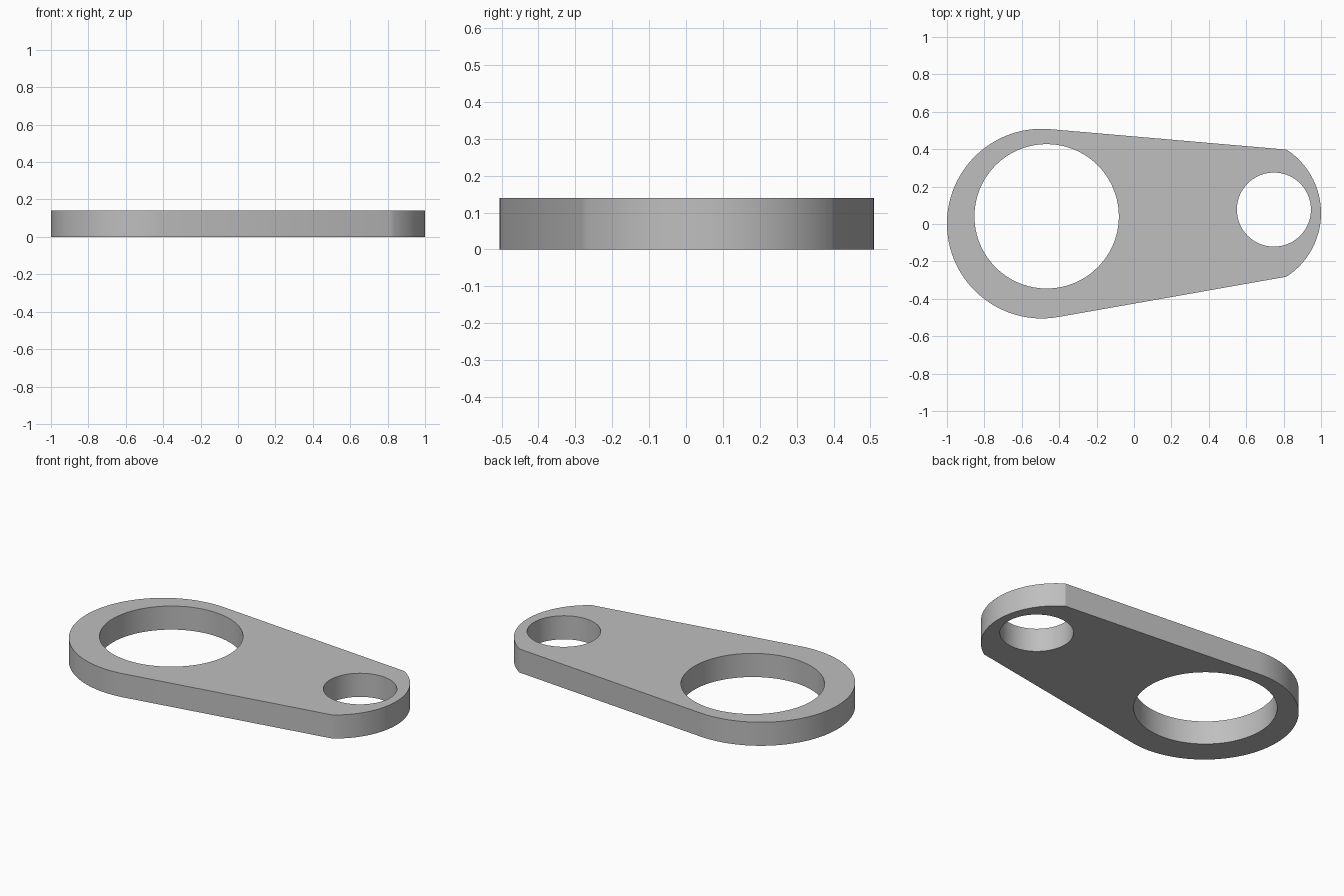
import bpy, bmesh
from math import cos, sin, radians

cube = bpy.data.objects.get("Cube")
if cube:
    bpy.data.objects.remove(cube, do_unlink=True)

THICKNESS = 0.14


def arc(cx, cy, r, start, end, steps):
    """Points along an arc, angles in degrees, both ends included."""
    angles = [radians(start + (end - start) * i / steps) for i in range(steps + 1)]
    return [(cx + r * cos(a), cy + r * sin(a)) for a in angles]


def add_loop(bm, points):
    verts = [bm.verts.new((x, y, 0)) for x, y in points]
    return [bm.edges.new((v, verts[i - 1])) for i, v in enumerate(verts)]


# Plain grey material
grey = bpy.data.materials.new("grey metal")
grey.use_nodes = True
colour = (0.52, 0.52, 0.52, 1)
grey.diffuse_color = colour
grey.node_tree.nodes["Principled BSDF"].inputs["Base Color"].default_value = colour

# Outline: large round end tangent to the straight sides, shallow arc at the small end
outline = arc(-0.493, 0.002, 0.507, 85.2, 280, 72)
outline += arc(0.595, 0.058, 0.405, -57, 57, 40)

# Two round holes
large_hole = arc(-0.467, 0.041, 0.386, 0, 360, 96)[:-1]
small_hole = arc(0.748, 0.077, 0.198, 0, 360, 72)[:-1]

# Fill the flat profile around the holes and extrude it upwards
bm = bmesh.new()
edges = []
for loop in (outline, large_hole, small_hole):
    edges += add_loop(bm, loop)
bmesh.ops.triangle_fill(bm, edges=edges, use_beauty=True, normal=(0, 0, 1))
result = bmesh.ops.extrude_face_region(bm, geom=bm.faces[:], use_keep_orig=True)
top = [g for g in result["geom"] if isinstance(g, bmesh.types.BMVert)]
bmesh.ops.translate(bm, verts=top, vec=(0, 0, THICKNESS))
bmesh.ops.recalc_face_normals(bm, faces=bm.faces[:])

mesh = bpy.data.meshes.new("link_plate")
bm.to_mesh(mesh)
bm.free()
mesh.materials.append(grey)
plate = bpy.data.objects.new("link_plate", mesh)
bpy.context.collection.objects.link(plate)

# Smooth round walls with crisp rims
bpy.ops.object.select_all(action="DESELECT")
plate.select_set(True)
bpy.context.view_layer.objects.active = plate
bpy.ops.object.shade_smooth_by_angle(angle=radians(25))
